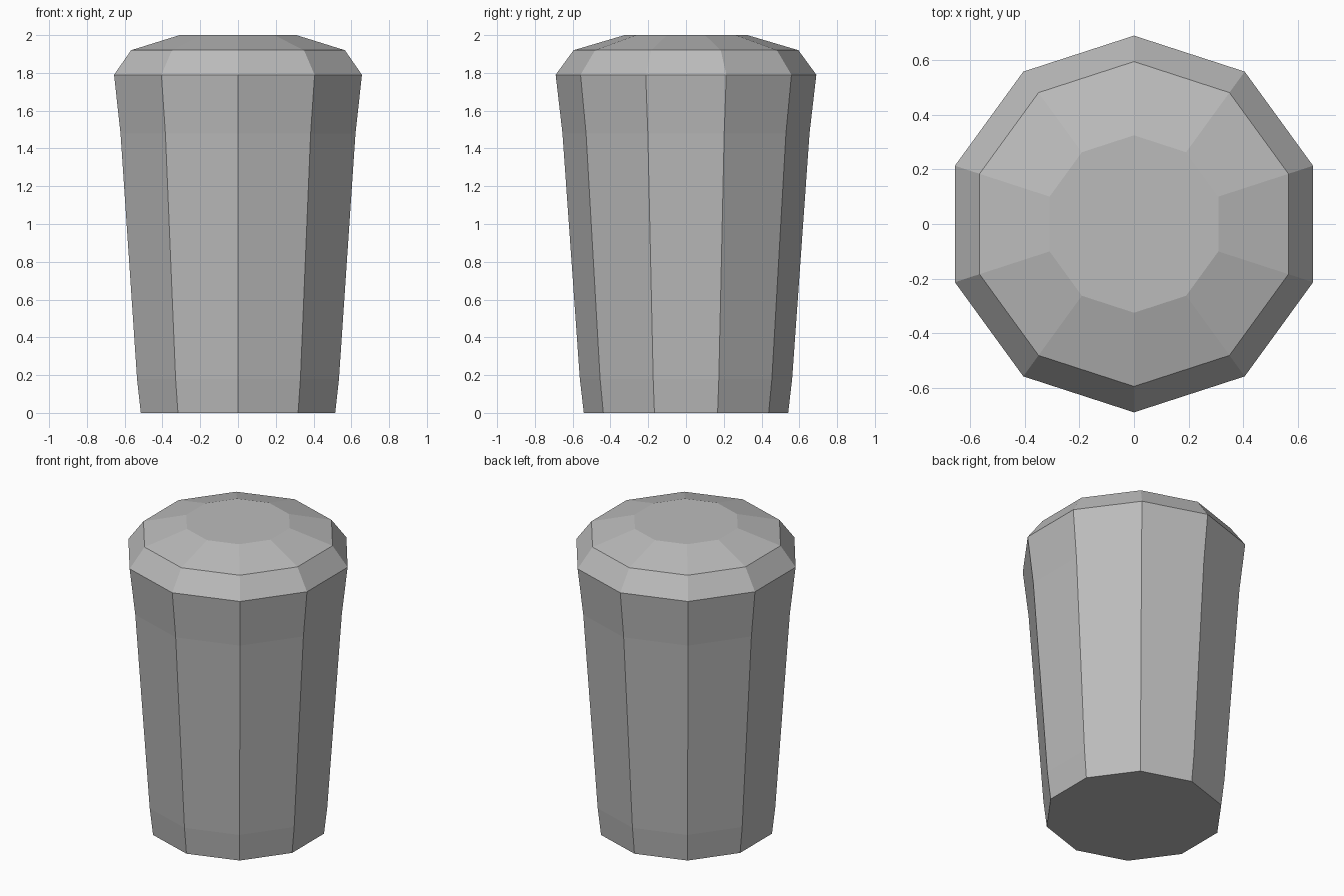
import bpy, bmesh
from math import sin, cos, tau

cube = bpy.data.objects.get("Cube")
if cube:
    bpy.data.objects.remove(cube, do_unlink=True)

# Plain grey material
grey = bpy.data.materials.new("plain grey")
grey.use_nodes = True
colour = (0.5, 0.5, 0.5, 1)
grey.diffuse_color = colour
grey.node_tree.nodes["Principled BSDF"].inputs["Base Color"].default_value = colour

# Ten-sided body: (radius, height) from the base up to the flat top
SIDES = 10
profile = [(0.541, 0), (0.562, 0.18), (0.654, 1.48),
           (0.69, 1.79), (0.595, 1.92), (0.325, 2)]

bm = bmesh.new()
rings = []
for radius, z in profile:
    rings.append([bm.verts.new((radius * sin(tau * i / SIDES),
                                -radius * cos(tau * i / SIDES), z))
                  for i in range(SIDES)])

# Walls, then the base and top caps
for low, high in zip(rings, rings[1:]):
    for i in range(SIDES):
        j = (i + 1) % SIDES
        bm.faces.new((low[i], low[j], high[j], high[i]))
bm.faces.new(rings[0][::-1])
bm.faces.new(rings[-1])
bmesh.ops.recalc_face_normals(bm, faces=bm.faces)

mesh = bpy.data.meshes.new("tapered_body")
bm.to_mesh(mesh)
bm.free()
mesh.materials.append(grey)
body = bpy.data.objects.new("tapered_body", mesh)
bpy.context.collection.objects.link(body)
